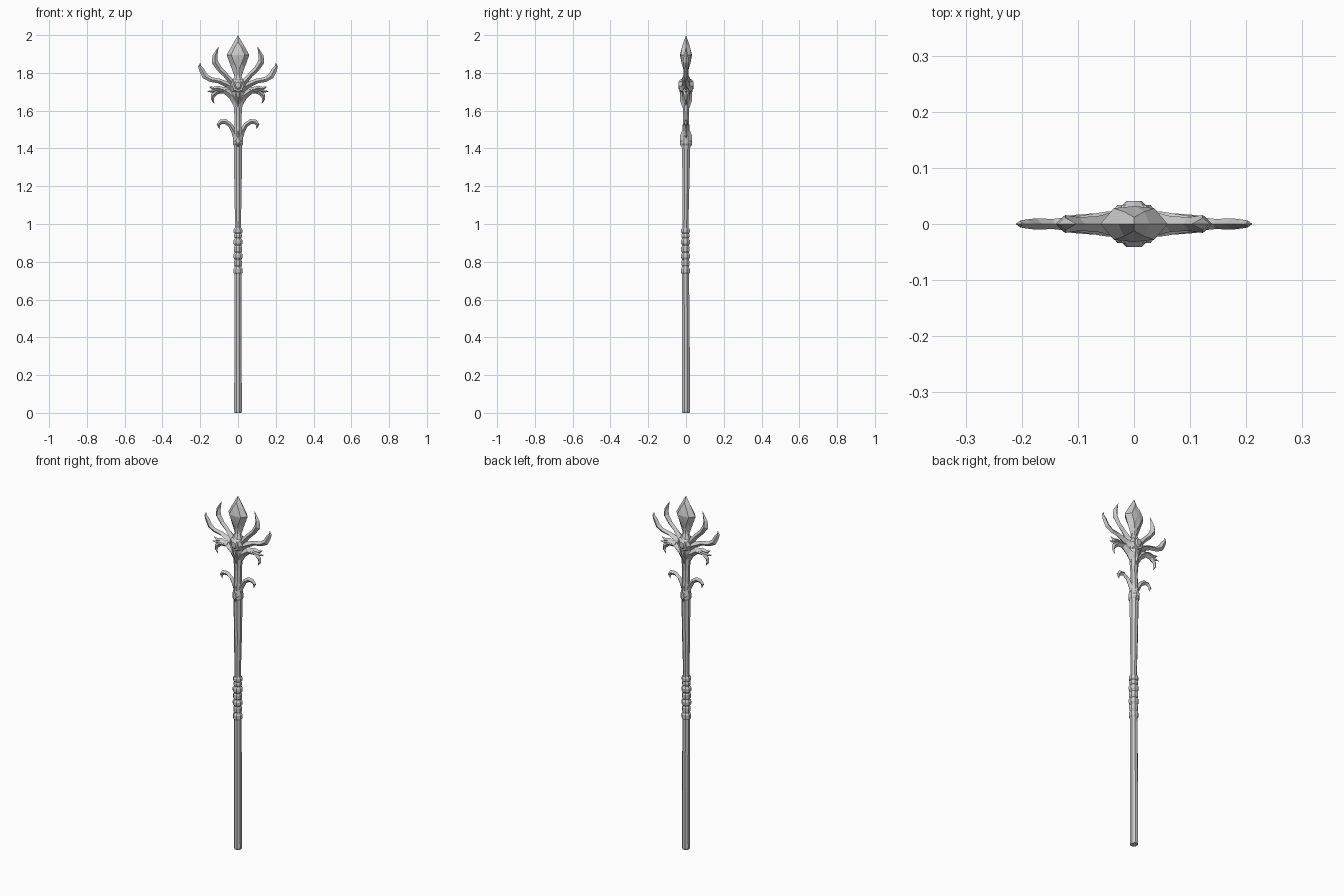
import bpy, bmesh, math
from mathutils import Vector


def finish(name, bm, mirror=None):
    bmesh.ops.recalc_face_normals(bm, faces=bm.faces)
    me = bpy.data.meshes.new(name)
    bm.to_mesh(me)
    bm.free()
    ob = bpy.data.objects.new(name, me)
    bpy.context.collection.objects.link(ob)
    if mirror is not None:
        m = ob.modifiers.new("Mirror", 'MIRROR')
        m.use_axis = [i == mirror for i in range(3)]
        m.use_mirror_merge = False
    return ob


def skin(bm, rings):
    """Bridge successive vertex rings and cap both ends."""
    n = len(rings[0])
    loops = [[bm.verts.new(p) for p in r] for r in rings]
    for a, b in zip(loops, loops[1:]):
        for i in range(n):
            j = (i + 1) % n
            bm.faces.new((a[i], a[j], b[j], b[i]))
    bm.faces.new(loops[0][::-1])
    bm.faces.new(loops[-1])


def column(name, rows, sides=8):
    """Faceted upright form from rows of (z, x radius, y radius, y offset)."""
    bm = bmesh.new()
    angs = [2 * math.pi * (i + .5) / sides for i in range(sides)]
    skin(bm, [[(rx * math.cos(a), oy + ry * math.sin(a), z) for a in angs]
              for z, rx, ry, oy in rows])
    return finish(name, bm)


def branch(name, pts):
    """Ridged, diamond-section blade along (x, z, half width, half depth), mirrored."""
    bm = bmesh.new()
    P = [Vector((p[0], 0, p[1])) for p in pts]
    rings = []
    for i, (x, z, w, d) in enumerate(pts):
        t = (P[min(i + 1, len(P) - 1)] - P[max(i - 1, 0)]).normalized()
        s = Vector((-t.z, 0, t.x))
        y = Vector((0, d, 0))
        rings.append([P[i] + s * w, P[i] + y, P[i] - s * w, P[i] - y])
    skin(bm, rings)
    return finish(name, bm, 0)


def gem(name, z, outline, y0, inset, y1, mirror=1):
    """Faceted half jewel: outline of (x, z) stepping to a raised inset face."""
    bm = bmesh.new()
    a = [bm.verts.new((x, -y0, z + h)) for x, h in outline]
    b = [bm.verts.new((x * inset, -y1, z + h * inset)) for x, h in outline]
    n = len(a)
    for i in range(n):
        j = (i + 1) % n
        bm.faces.new((a[i], a[j], b[j], b[i]))
    bm.faces.new(b)
    if y0 > 0:
        bm.faces.new(a[::-1])
    return finish(name, bm, mirror)


# Long slightly uneven shaft
column("shaft", [(0, .019, .021, 0), (.01, .022, .023, 0), (.3, .021, .022, 0),
                 (.7, .020, .020, -.002), (1.0, .017, .017, -.003),
                 (1.2, .021, .019, 0), (1.43, .024, .025, 0)])

# Wrapped grip bands
grip = []
for lo, hi, r in [(.735, .77, .025), (.775, .81, .023), (.815, .845, .026),
                  (.85, .885, .024), (.89, .92, .026), (.925, .95, .023),
                  (.95, .978, .025)]:
    grip += [(lo, r - .005, r - .005, -.003), (lo + .007, r, r, -.003),
             (hi - .007, r, r, -.003), (hi, r - .005, r - .005, -.003)]
column("grip_wrap", grip)

# Collar and neck up to the crystal
column("collar", [(1.415, .024, .025, 0), (1.425, .030, .031, 0),
                  (1.455, .027, .028, 0), (1.47, .021, .022, 0)])
column("neck", [(1.45, .026, .026, 0), (1.52, .020, .019, 0), (1.58, .021, .016, 0),
                (1.64, .026, .020, 0), (1.69, .036, .029, 0), (1.73, .038, .032, 0),
                (1.765, .028, .026, 0), (1.79, .017, .014, 0), (1.84, .014, .012, 0)])
gem("collar_point", 1.44, [(0, -.042), (.022, .0), (0, .06), (-.022, .0)],
    .018, .5, .031)

# Central jewel with its setting
octagon = [(math.cos(k * math.pi / 4), math.sin(k * math.pi / 4)) for k in range(8)]
gem("jewel_setting", 1.73, [(.042 * x, .042 * z) for x, z in octagon], .018, .7, .034)
gem("jewel", 1.735, [(.025 * x, .03 * z) for x, z in octagon], .030, .55, .041)
gem("jewel_spike", 1.69, [(0, -.09), (.018, .0), (0, .03), (-.018, 0)], .012, .4, .032)

# Crystal blade: sharp rim, bevelled facets, raised panel
bm = bmesh.new()
rim = [(0, 2.0), (.028, 1.952), (.060, 1.895), (.036, 1.83), (.016, 1.775),
       (-.016, 1.775), (-.036, 1.83), (-.060, 1.895), (-.028, 1.952)]
panel = [(0, 1.965, .012), (.018, 1.935, .022), (.036, 1.895, .028),
         (.018, 1.85, .023), (.006, 1.82, .014), (-.006, 1.82, .014),
         (-.018, 1.85, .023), (-.036, 1.895, .028), (-.018, 1.935, .022)]
A = [bm.verts.new((x, 0, z)) for x, z in rim]
for s in (-1, 1):
    B = [bm.verts.new((x, s * y, z)) for x, z, y in panel]
    c = bm.verts.new((0, s * .032, 1.895))
    for i in range(9):
        j = (i + 1) % 9
        bm.faces.new((A[i], A[j], B[j], B[i]))
        bm.faces.new((B[i], B[j], c))
finish("crystal", bm)

# Branches, right side described and mirrored to the left
branch("top_branch", [(.0, 1.71, .020, .024), (.035, 1.752, .016, .022),
                      (.065, 1.788, .013, .014), (.098, 1.820, .014, .012),
                      (.123, 1.858, .017, .016), (.122, 1.89, .013, .011),
                      (.104, 1.937, .001, .001)])
branch("side_branch", [(.0, 1.69, .024, .026), (.05, 1.735, .016, .022),
                       (.10, 1.757, .013, .014), (.145, 1.765, .013, .009),
                       (.175, 1.783, .016, .010), (.192, 1.815, .014, .008),
                       (.203, 1.835, .008, .006), (.200, 1.852, .001, .001)])
branch("low_branch", [(.0, 1.63, .022, .018), (.03, 1.68, .022, .022),
                      (.07, 1.708, .018, .019), (.11, 1.702, .014, .016),
                      (.133, 1.68, .012, .010), (.136, 1.66, .008, .007),
                      (.126, 1.638, .001, .001)])
branch("low_branch_tip", [(.06, 1.712, .014, .016), (.105, 1.712, .013, .015),
                          (.135, 1.702, .008, .008), (.162, 1.702, .001, .001)])
branch("low_branch_thorn", [(.07, 1.708, .014, .014), (.105, 1.72, .012, .012),
                            (.132, 1.716, .010, .008), (.152, 1.728, .001, .001)])
branch("curl_branch", [(.008, 1.45, .016, .016), (.022, 1.49, .014, .014),
                       (.042, 1.525, .012, .012), (.068, 1.543, .013, .011),
                       (.09, 1.541, .013, .010), (.104, 1.526, .010, .007),
                       (.099, 1.504, .001, .001)])
